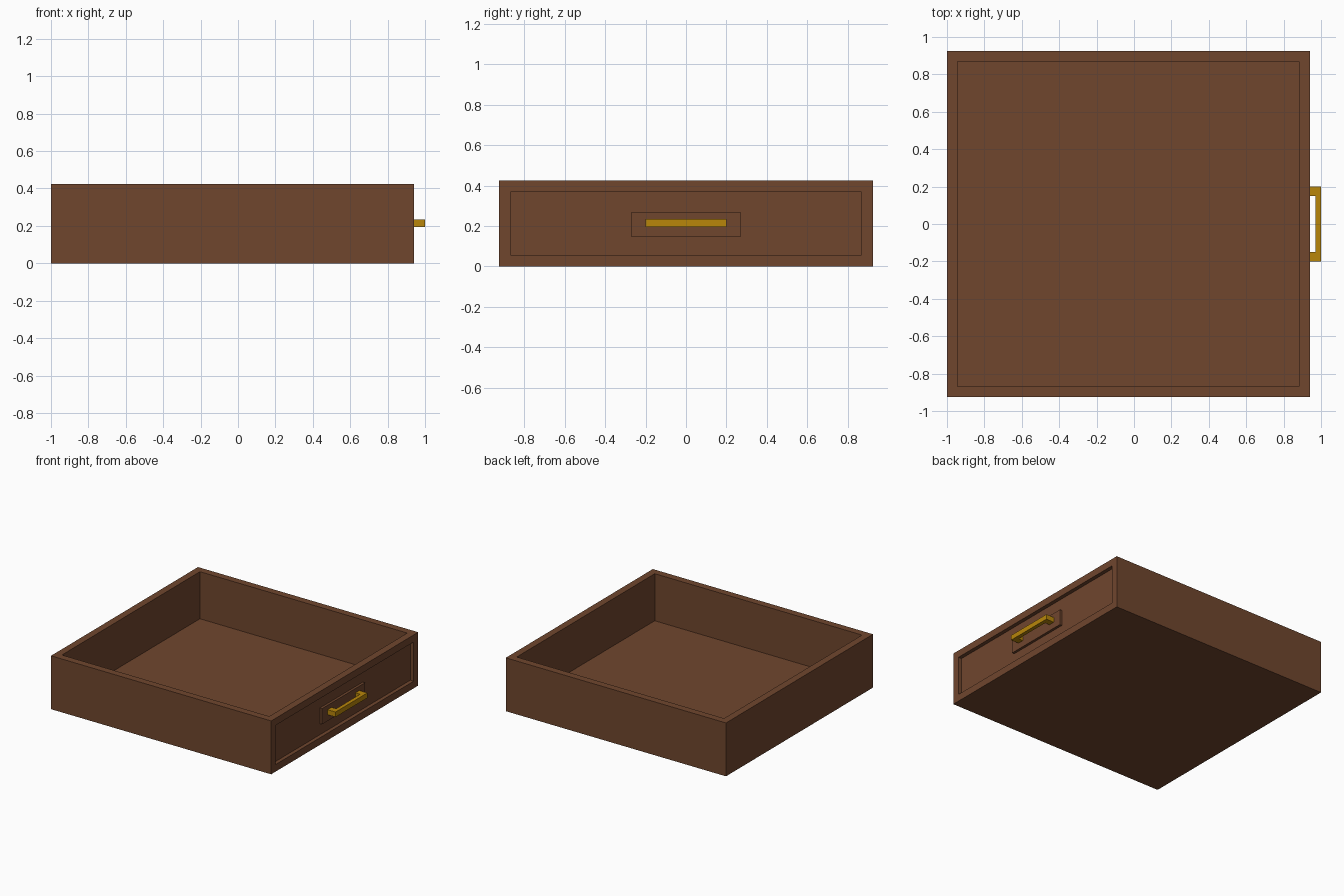
import bpy
import bmesh
from mathutils import Vector, Matrix

cube = bpy.data.objects.get("Cube")
if cube:
    bpy.data.objects.remove(cube, do_unlink=True)


def make_material(name, color):
    mat = bpy.data.materials.new(name)
    mat.use_nodes = True
    mat.diffuse_color = color
    mat.node_tree.nodes["Principled BSDF"].inputs["Base Color"].default_value = color
    return mat


def add_box(bm, low, high):
    low, high = Vector(low), Vector(high)
    size = Matrix.Diagonal((high - low).to_4d())
    size[3][3] = 1
    bmesh.ops.create_cube(bm, size=1, matrix=Matrix.Translation((low + high) / 2) @ size)


def sink_face(bm, direction, border, depth):
    """Inset the outermost face in a direction and push it inwards."""
    direction = Vector(direction)
    bm.normal_update()
    face = max((f for f in bm.faces if f.normal.dot(direction) > 0.9),
               key=lambda f: f.calc_center_median().dot(direction))
    bmesh.ops.inset_individual(bm, faces=[face], thickness=border)
    inner = bmesh.ops.extrude_discrete_faces(bm, faces=[face])["faces"][0]
    bmesh.ops.translate(bm, verts=inner.verts, vec=-direction * depth)


def finish(bm, name, mat):
    bmesh.ops.recalc_face_normals(bm, faces=bm.faces)
    mesh = bpy.data.meshes.new(name)
    bm.to_mesh(mesh)
    bm.free()
    mesh.materials.append(mat)
    obj = bpy.data.objects.new(name, mesh)
    bpy.context.collection.objects.link(obj)
    return obj


wood = make_material("brown wood", (0.162, 0.061, 0.027, 1))
brass = make_material("brass", (0.479, 0.238, 0.003, 1))

FRONT = 0.94      # outer plane of the drawer front
RECESS = 0.03     # depth of the sunken front panel

# Open tray with a sunken panel on its handle side
bm = bmesh.new()
add_box(bm, (-1, -0.925, 0), (FRONT, 0.925, 0.425))
sink_face(bm, (0, 0, 1), 0.08, 0.375)
sink_face(bm, (1, 0, 0), 0.08, RECESS)
finish(bm, "drawer_box", wood)

# Raised plate behind the handle
bm = bmesh.new()
add_box(bm, (FRONT - RECESS - 0.005, -0.27, 0.145), (FRONT - 0.01, 0.27, 0.27))
finish(bm, "handle_backplate", wood)

# Pull handle: a U profile extruded upwards
bm = bmesh.new()
profile = [(0.925, 0.2), (1, 0.2), (1, -0.2), (0.925, -0.2),
           (0.925, -0.15), (0.97, -0.15), (0.97, 0.15), (0.925, 0.15)]
face = bm.faces.new([bm.verts.new((x, y, 0.195)) for x, y in profile])
top = bmesh.ops.extrude_face_region(bm, geom=[face])["geom"]
bmesh.ops.translate(bm, verts=[v for v in top if isinstance(v, bmesh.types.BMVert)],
                    vec=(0, 0, 0.04))
finish(bm, "pull_handle", brass)
